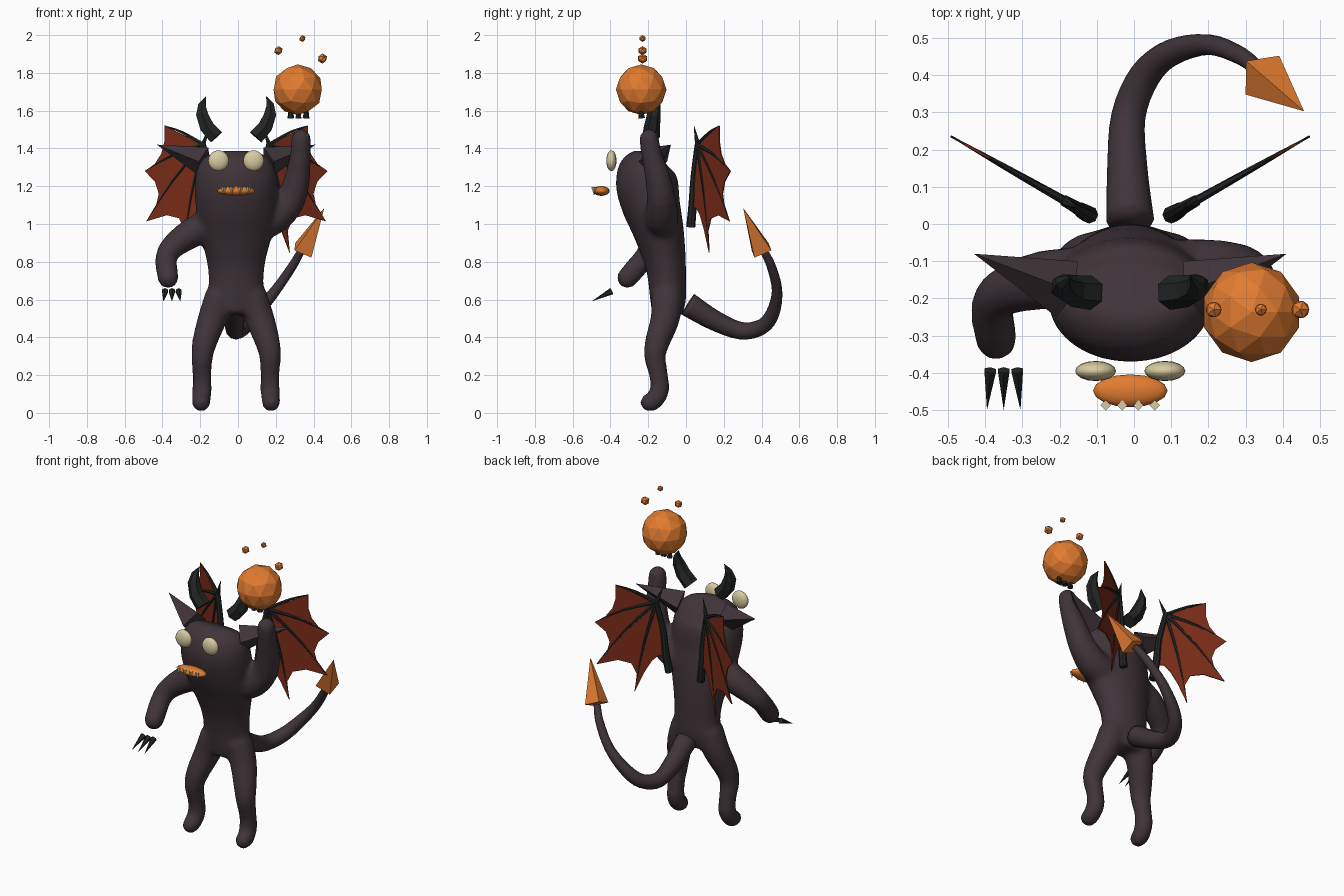
import bpy, bmesh, math
from mathutils import Vector, Matrix

cube = bpy.data.objects.get("Cube")
if cube:
    bpy.data.objects.remove(cube)

MID = -0.01  # symmetry plane of the body


def material(name, rgb):
    m = bpy.data.materials.new(name)
    m.use_nodes = True
    m.diffuse_color = (*rgb, 1)
    m.node_tree.nodes["Principled BSDF"].inputs["Base Color"].default_value = (*rgb, 1)
    return m


SKIN = material("dusky skin", (0.05, 0.034, 0.041))
BLACK = material("black horn", (0.017, 0.019, 0.019))
MEMBRANE = material("dark red membrane", (0.2, 0.025, 0.009))
ORANGE = material("flame orange", (0.76, 0.2, 0.03))
BONE = material("pale bone", (0.68, 0.6, 0.36))


def finish(name, bm, mat, smooth=False):
    bmesh.ops.recalc_face_normals(bm, faces=bm.faces)
    for f in bm.faces:
        f.smooth = smooth
    mesh = bpy.data.meshes.new(name)
    bm.to_mesh(mesh)
    bm.free()
    mesh.materials.append(mat)
    ob = bpy.data.objects.new(name, mesh)
    bpy.context.collection.objects.link(ob)
    return ob


def refine(stations, steps):
    """Catmull-Rom subdivision of (x, y, z, radius_a, radius_b) stations."""
    s = [Vector(p) if len(p) == 5 else Vector((*p, p[3])) for p in stations]
    s = [s[0]] + s + [s[-1]]
    out = []
    for a, b, c, d in zip(s, s[1:], s[2:], s[3:]):
        for i in range(steps):
            t = i / steps
            out.append(b + (c - a) * (t / 2) + (a * 2 - b * 5 + c * 4 - d) * (t * t / 2)
                       + (b * 3 - a - c * 3 + d) * (t ** 3 / 2))
    return out + [s[-1]]


def loft(bm, stations, sides=16, steps=3, ref=(1, 0, 0), round_end=False):
    """Closed tube through the stations, with its frame carried along the path."""
    s = refine(stations, steps)
    pts = [Vector(p[:3]) for p in s]
    side, rings = Vector(ref), []
    for i, p in enumerate(pts):
        t = (pts[min(i + 1, len(pts) - 1)] - pts[max(i - 1, 0)]).normalized()
        side = (side - t * side.dot(t)).normalized()
        up = t.cross(side)
        rings.append([bm.verts.new(p + side * math.cos(a) * s[i][3] + up * math.sin(a) * s[i][4])
                      for a in (2 * math.pi * k / sides for k in range(sides))])
    for r, q in zip(rings, rings[1:]):
        for k in range(sides):
            j = (k + 1) % sides
            bm.faces.new((r[k], r[j], q[j], q[k]))
    bm.faces.new(rings[0])
    bm.faces.new(rings[-1])
    if round_end:
        bmesh.ops.create_uvsphere(bm, u_segments=16, v_segments=10, radius=s[-1][3],
                                  matrix=Matrix.Translation(pts[-1]))


def spike(name, base, tip, radius, mat, sides=4, twist=0.0):
    base, tip = Vector(base), Vector(tip)
    axis = tip - base
    bm = bmesh.new()
    bmesh.ops.create_cone(bm, cap_ends=True, segments=sides, radius1=radius, radius2=0,
                          depth=axis.length,
                          matrix=Matrix.Translation((base + tip) / 2)
                          @ axis.to_track_quat("Z", "Y").to_matrix().to_4x4()
                          @ Matrix.Rotation(twist, 4, "Z"))
    return finish(name, bm, mat)


def ball(name, centre, size, mat, ico=None):
    bm = bmesh.new()
    m = Matrix.Translation(centre) @ Matrix.Diagonal((*size, 1))
    if ico:
        bmesh.ops.create_icosphere(bm, subdivisions=ico, radius=1, matrix=m)
    else:
        bmesh.ops.create_uvsphere(bm, u_segments=16, v_segments=10, radius=1, matrix=m)
    return finish(name, bm, mat, smooth=not ico)


# Body: torso, legs and arms fused into one smooth skin
bm = bmesh.new()
torso = [(0.52, -.10, .12, .08), (0.6, -.095, .15, .095), (0.7, -.10, .145, .10),
         (0.8, -.11, .155, .11), (0.9, -.13, .18, .125), (1.0, -.155, .205, .14),
         (1.1, -.185, .215, .155), (1.2, -.205, .22, .165), (1.28, -.215, .21, .15),
         (1.34, -.205, .18, .11), (1.37, -.195, .13, .06)]
loft(bm, [(MID, y, z, a, b) for z, y, a, b in torso], sides=32)
leg = [(.08, -.10, .62, .085), (.125, -.11, .5, .078), (.165, -.15, .38, .067),
       (.18, -.165, .3, .058), (.18, -.145, .2, .05), (.18, -.14, .12, .052),
       (.185, -.17, .065, .05), (.185, -.195, .055, .048)]
for s in (1, -1):
    loft(bm, [(MID + s * x, y, z, r) for x, y, z, r in leg], round_end=True)
loft(bm, [(-.1, -.14, 1.02, .08), (-.24, -.15, .955, .08), (-.345, -.18, .88, .066),
          (-.38, -.22, .82, .058), (-.375, -.28, .75, .058), (-.37, -.31, .715, .056)],
     ref=(0, 1, 0), round_end=True)
loft(bm, [(.1, -.13, 1.0, .09), (.2, -.13, 1.04, .09), (.28, -.13, 1.13, .078),
          (.315, -.15, 1.25, .068), (.33, -.18, 1.36, .056), (.335, -.195, 1.45, .053)],
     ref=(0, 1, 0), round_end=True)
body = finish("body", bm, SKIN, True)
remesh = body.modifiers.new("fuse", "REMESH")
remesh.mode, remesh.voxel_size, remesh.use_smooth_shade = "VOXEL", 0.015, True
relax = body.modifiers.new("relax", "SMOOTH")
relax.factor, relax.iterations = 0.5, 6

# Tail with its spade tip
bm = bmesh.new()
loft(bm, [(-.01, .01, .575, .064), (-.018, .15, .49, .054), (-.015, .29, .435, .046),
          (.03, .4, .455, .042), (.1, .46, .53, .036), (.2, .482, .65, .028),
          (.29, .45, .78, .024), (.335, .41, .86, .02)], sides=12, steps=4)
finish("tail", bm, SKIN, True)
spike("tail_tip", (.345, .4, .86), (.457, .303, 1.085), .069, ORANGE)

# Wing outline in its own plane: u runs outward, v is height
wrist = (.075, 1.42)
tips = [(.31, 1.52), (.43, 1.28), (.42, 1.015), (.2, .85), (.03, 1.08)]
notches = [(.33, 1.37), (.345, 1.16), (.22, 1.03), (.1, 1.05)]


def scallops():
    edge = [tips[0]]
    for a, n, b in zip(tips, notches, tips[1:]):
        for i in range(1, 5):
            t = i / 4
            k = 2 * t * (1 - t)
            edge.append(tuple(a[j] * (1 - t) ** 2 + b[j] * t * t
                              + k * (2 * n[j] - (a[j] + b[j]) / 2) for j in (0, 1)))
    return edge


for s, word in ((1, "left"), (-1, "right")):
    def place(p):
        return Vector((MID + s * (.11 + .865 * p[0]), .025 + .49 * p[0], p[1]))

    bm = bmesh.new()
    hub = bm.verts.new(place(wrist))
    rim = [bm.verts.new(place(p)) for p in scallops()]
    for a, b in zip(rim, rim[1:]):
        bm.faces.new((hub, a, b))
    wing = finish(word + "_wing_membrane", bm, MEMBRANE)
    thick = wing.modifiers.new("thickness", "SOLIDIFY")
    thick.thickness, thick.offset = 0.006, 0

    # Wing bones: arm, fingers and thumb claw
    bm = bmesh.new()
    loft(bm, [(*place(p), r) for p, r in (((0, .985), .024), ((.02, 1.1), .022),
         ((.035, 1.25), .018), (wrist, .016))], sides=8, ref=(0, 1, 0))
    for tip in tips[:4]:
        mid = ((wrist[0] + tip[0]) / 2 + .01, (wrist[1] + tip[1]) / 2 + .015)
        loft(bm, [(*place(wrist), .012), (*place(mid), .008), (*place(tip), .002)],
             sides=6, ref=(0, 1, 0))
    loft(bm, [(*place(wrist), .014), (*place((.035, 1.52)), .001)], sides=6, steps=1,
         ref=(0, 1, 0))
    finish(word + "_wing_bones", bm, BLACK)

    # Horn, ear and eye
    bm = bmesh.new()
    loft(bm, [(MID + s * x, y, z, r) for x, y, z, r in (
        (.105, -.185, 1.46, .046), (.155, -.18, 1.515, .043), (.18, -.17, 1.58, .036),
        (.18, -.155, 1.63, .022), (.16, -.14, 1.675, .001))],
        sides=6, steps=1, ref=(0, 1, 0))
    finish(word + "_horn", bm, BLACK)
    spike(word + "_ear", (MID + s * .17, -.175, 1.33), (MID + s * .42, -.08, 1.42), .08, SKIN)
    ball(word + "_eye", (MID + s * .093, -.395, 1.335), (.055, .027, .055), BONE)

# Mouth and teeth
ball("mouth", (MID, -.448, 1.175), (.1, .044, .026), ORANGE)
for i in range(4):
    x = MID + (i - 1.5) * .044
    spike("tooth", (x, -.487, 1.195), (x, -.487, 1.15), .014, BONE)

# Claws of both hands
for i in (-1, 0, 1):
    spike("right_claw", (-.35 + i * .036, -.393, .645), (-.35 + i * .045, -.5, .59), .018, BLACK, 6)
    spike("left_claw", (.32 + i * .04, -.235, 1.56), (.32 + i * .046, -.245, 1.67), .018, BLACK, 6)

# Fireball and embers
ball("fireball", (.316, -.237, 1.711), (.134,) * 3, ORANGE, 2)
for x, z, r in ((.214, 1.918, .024), (.341, 1.982, .018), (.447, 1.876, .027)):
    ball("ember", (x, -.23, z), (r,) * 3, ORANGE, 1)
